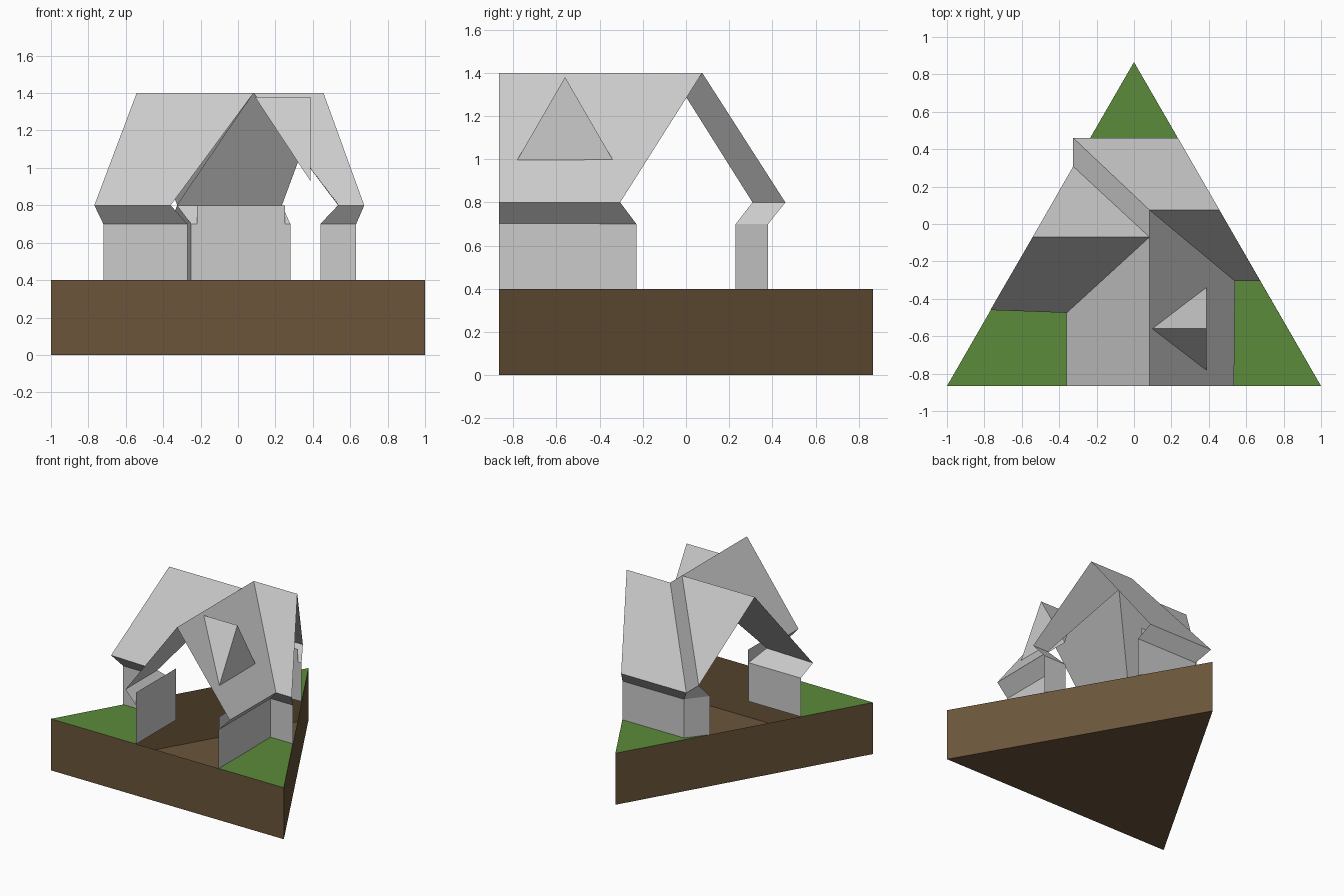
import bpy
from mathutils import Vector

if "Cube" in bpy.data.objects:
    bpy.data.objects.remove(bpy.data.objects["Cube"])


def material(name, rgb):
    m = bpy.data.materials.new(name)
    m.diffuse_color = (*rgb, 1)
    m.use_nodes = True
    m.node_tree.nodes["Principled BSDF"].inputs["Base Color"].default_value = m.diffuse_color
    return m


def sheets(name, faces, facing, mat=None):
    """Open surface from polygons; each is flipped to face its given direction."""
    verts, polys = [], []
    for pts, d in zip(faces, facing):
        pts = [Vector(p) for p in pts]
        n = sum((pts[i].cross(pts[(i + 1) % len(pts)]) for i in range(len(pts))), Vector())
        if n.dot(Vector(d)) < 0:
            pts.reverse()
        ids = []
        for p in pts:
            if p not in verts:
                verts.append(p)
            ids.append(verts.index(p))
        polys.append(ids)
    me = bpy.data.meshes.new(name)
    me.from_pydata(verts, [], polys)
    ob = bpy.data.objects.new(name, me)
    bpy.context.collection.objects.link(ob)
    if mat:
        me.materials.append(mat)
    return ob


def at(points, z):
    return [(x, y, z) for x, y in points]


brown = material("soil", (0.147, 0.09, 0.042))
green = material("grass", (0.107, 0.26, 0.044))

GROUND, WALL, EAVE, RIDGE = 0.4, 0.7, 0.8, 1.4
H = 0.866
tile = [(-1, -H), (1, -H), (0, H)]

# Soil block: triangular tray, open at the top
faces, dirs = [at(tile, 0)], [(0, 0, -1)]
for i in range(3):
    a, b = tile[i], tile[(i + 1) % 3]
    faces.append(at([a, b], 0) + at([b, a], GROUND))
    dirs.append((a[0] + b[0], a[1] + b[1], 0))
sheets("soil_block", faces, dirs, brown)

# Each tile corner: corner point, wall line, eave line
corners = {
    "left": (tile[0], [(-.27, -H), (-.27, -.38), (-.72, -.38)],
             [(-.36, -H), (-.36, -.475), (-.768, -.46)]),
    "right": (tile[1], [(.44, -H), (.44, -.23), (.632, -.23)],
              [(.535, -H), (.54, -.305), (.675, -.305)]),
    "back": (tile[2], [(.28, .38), (-.25, .38), (-.367, .23)],
             [(.235, .46), (-.325, .46), (-.325, .308)]),
}
for name, (c, wall, eave) in corners.items():
    # Grass corner
    sheets(name + "_grass", [at([c] + wall, GROUND)], [(0, 0, 1)], green)
    walls, soffits, dirs, sdirs = [], [], [], []
    for i in range(2):
        a, b = wall[i], wall[i + 1]
        d = (c[0] - (a[0] + b[0]) / 2, c[1] - (a[1] + b[1]) / 2, 0)
        walls.append(at([a, b], GROUND) + at([b, a], WALL))
        soffits.append(at([a, b], WALL) + at([eave[i + 1], eave[i]], EAVE))
        dirs.append(d)
        sdirs.append((0, 0, -1))
    # House wall and sloping underside of the eave
    sheets(name + "_wall", walls, dirs)
    sheets(name + "_soffit", soffits, sdirs)

# Roof planes running from the ridges to the eaves
L, R, B = (corners[k][2] for k in ("left", "right", "back"))
r = 0.083
hub_s, hub_n = (r, -.07, RIDGE), (r, .075, RIDGE)
front, west, east = (r, -H, RIDGE), (-.542, -.07, RIDGE), (.457, .075, RIDGE)
e = lambda p: (*p, EAVE)
roof = [
    [front, hub_s, e(L[1]), e(L[0])],
    [west, hub_s, e(L[1]), e(L[2])],
    [front, hub_n, e(R[1]), e(R[0])],
    [east, hub_n, e(R[1]), e(R[2])],
    [east, hub_n, e(B[1]), e(B[0])],
    [hub_n, hub_s, e(B[2]), e(B[1])],
    [west, hub_s, e(B[2])],
]
sheets("roof", roof, [(0, 0, 1)] * len(roof))

# Inner wall panels
panels = {
    "left": ([(-.268, -H), (-.268, -.377)], (1, 0, 0)),
    "right": ([(.442, -H), (.442, -.4)], (-1, 0, 0)),
    "back": ([(-.22, .378), (.25, .378)], (0, -1, 0)),
}
for name, (p, d) in panels.items():
    sheets(name + "_inner_panel", [at(p, GROUND) + at(p[::-1], EAVE)], [d])

# Pointed dormer on the right-hand slope
tip, top = (.09, -.56, 1.38), (.387, -.56, 1.38)
lo, hi = (.387, -.82, .93), (.387, -.30, .93)
sheets("dormer", [[top, lo, hi], [tip, top, lo], [tip, top, hi]],
       [(1, 0, 0), (0, -1, 0), (0, 1, 0)])
